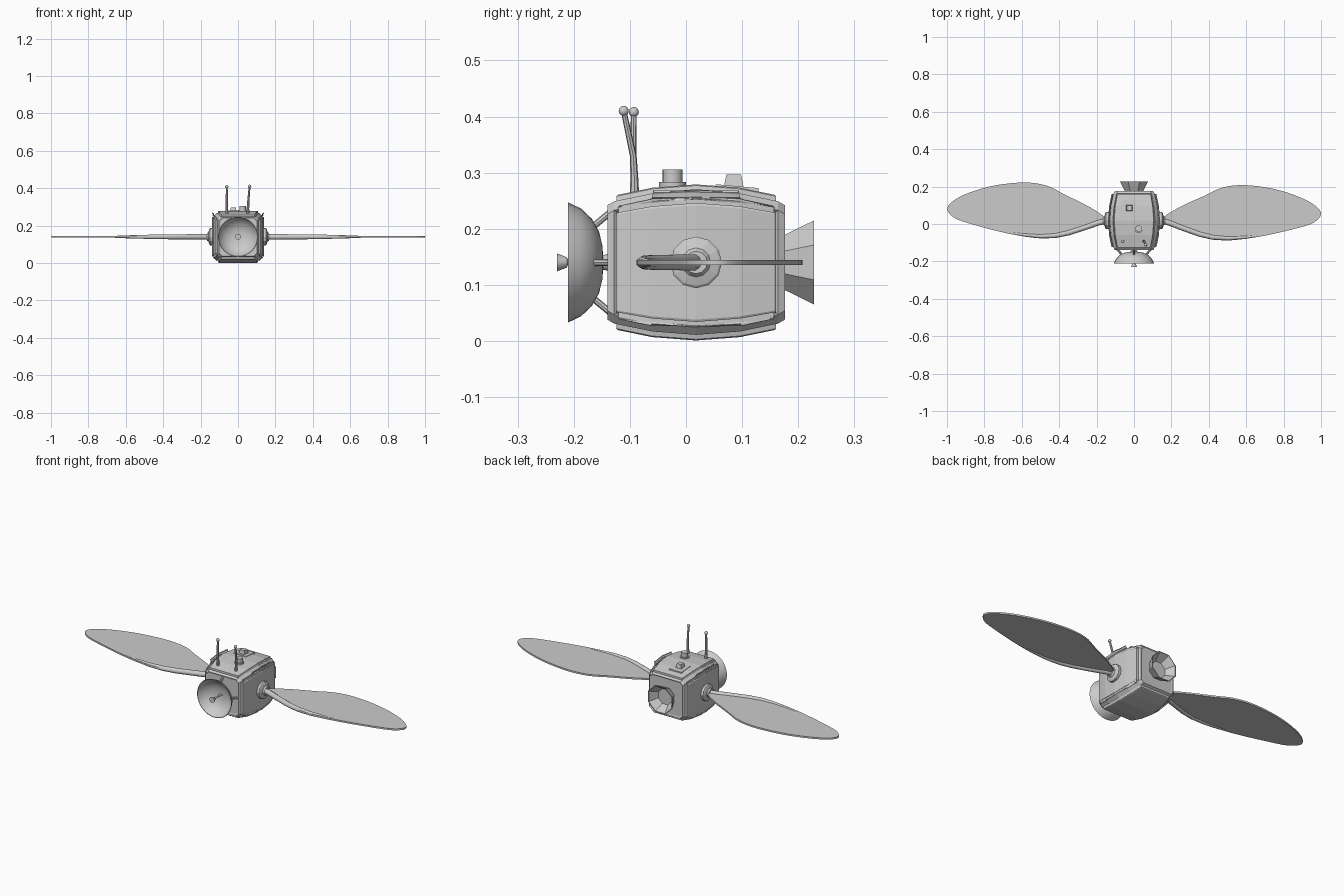
import bpy, bmesh, math
from mathutils import Vector, Matrix

if "Cube" in bpy.data.objects:
    bpy.data.objects.remove(bpy.data.objects["Cube"])

CZ = 0.14      # height of the body axis
CY = 0.018     # wing hinge position along the body


def finish(name, bm, angle=None):
    bmesh.ops.recalc_face_normals(bm, faces=bm.faces)
    me = bpy.data.meshes.new(name)
    bm.to_mesh(me)
    bm.free()
    ob = bpy.data.objects.new(name, me)
    bpy.context.collection.objects.link(ob)
    if angle:
        bpy.ops.object.select_all(action='DESELECT')
        bpy.context.view_layer.objects.active = ob
        ob.select_set(True)
        bpy.ops.object.shade_smooth_by_angle(angle=math.radians(angle))
    return ob


def skin(bm, rings):
    n = len(rings[0])
    for a, b in zip(rings, rings[1:]):
        for i in range(n):
            bm.faces.new((a[i], a[(i + 1) % n], b[(i + 1) % n], b[i]))
    return [bm.faces.new(rings[0]), bm.faces.new(rings[-1])]


def tube(name, pts, radii, sides=12, axis=None, phase=0.0, angle=40):
    """Rings of given radii along a path; a fixed axis makes it a lathe."""
    pts = [Vector(p) for p in pts]
    bm = bmesh.new()
    rings = []
    for i, (p, r) in enumerate(zip(pts, radii)):
        d = Vector(axis) if axis else pts[min(i + 1, len(pts) - 1)] - pts[max(i - 1, 0)]
        d.normalize()
        u = (Vector((0, 0, 1)) if abs(d.z) < 0.7 else Vector((1, 0, 0))).cross(d).normalized()
        v = d.cross(u)
        rings.append([bm.verts.new(p + r * (math.cos(t) * u + math.sin(t) * v))
                      for t in (phase + 2 * math.pi * k / sides for k in range(sides))])
    skin(bm, rings)
    return finish(name, bm, angle)


def lathe_y(name, profile, sides, phase=0.0, angle=40):
    return tube(name, [(0, y, CZ) for y, r in profile], [r for y, r in profile],
                sides, (0, 1, 0), phase, angle)


def spline(pts, steps=4):
    """Smooth closed outline through the points."""
    out, n = [], len(pts)
    for i in range(n):
        a, b, c, d = (Vector(pts[(i + k) % n]) for k in (-1, 0, 1, 2))
        for s in range(steps):
            t = s / steps
            out.append(0.5 * (2 * b + (c - a) * t + (2 * a - 5 * b + 4 * c - d) * t * t
                              + (3 * b - a - 3 * c + d) * t ** 3))
    return out


def frustum(name, centre, base, top, height, tilt=0.0):
    bm = bmesh.new()
    rings = [[bm.verts.new((sx * s, sy * s, z)) for sx, sy in ((-1, -1), (1, -1), (1, 1), (-1, 1))]
             for s, z in ((base, 0), (top, height))]
    skin(bm, rings)
    bm.transform(Matrix.Translation(centre) @ Matrix.Rotation(tilt, 4, 'X'))
    return finish(name, bm)


# Body: chamfered square section swelling in the middle, raised panel on each side
bm = bmesh.new()
rings = []
for y, s in ((-0.14, 0.102), (-0.128, 0.109), (-0.06, 0.123), (CY, 0.129),
             (0.096, 0.123), (0.164, 0.109), (0.176, 0.102)):
    c = s - 0.016
    rings.append([bm.verts.new((x, y, CZ + z)) for x, z in
                  ((s, -c), (s, c), (c, s), (-c, s), (-s, c), (-s, -c), (-c, -s), (c, -s))])
caps = skin(bm, rings)
bmesh.ops.recalc_face_normals(bm, faces=bm.faces)
bm.normal_update()
for ax, sg in ((0, 1), (0, -1), (2, 1), (2, -1)):
    panel = [f for f in bm.faces if f.normal[ax] * sg > 0.9
             and -0.12 < f.calc_center_median().y < 0.16]
    bmesh.ops.inset_region(bm, faces=panel, thickness=0.004, depth=-0.004)
    bmesh.ops.inset_region(bm, faces=panel, thickness=0.003, depth=0.012)
    bmesh.ops.inset_region(bm, faces=panel, thickness=0.004, depth=0.002)
for f in caps:
    bmesh.ops.inset_region(bm, faces=[f], thickness=0.008, depth=-0.003)
finish("body", bm)

# Dish, its feed horn and four struts
lathe_y("dish", [(-0.147, 0.001), (-0.149, 0.03), (-0.155, 0.055), (-0.168, 0.078),
                 (-0.187, 0.096), (-0.21, 0.107), (-0.21, 0.104), (-0.189, 0.093),
                 (-0.171, 0.075), (-0.159, 0.053), (-0.153, 0.03), (-0.151, 0.001)], 32)
lathe_y("dish_feed", [(-0.23, 0.016), (-0.212, 0.009), (-0.211, 0.005), (-0.145, 0.005)], 12)
lathe_y("dish_mount", [(-0.152, 0.012), (-0.135, 0.016)], 12)
for i in range(4):
    a = i * math.pi / 2
    ca, sa = math.cos(a), math.sin(a)
    tube("dish_strut", [(0.066 * ca, -0.163, CZ + 0.066 * sa),
                        (0.09 * ca, -0.134, CZ + 0.09 * sa)], [0.006, 0.006], 8)

# Octagonal thruster nozzle, hollow
lathe_y("nozzle", [(0.17, 0.05), (0.228, 0.081), (0.228, 0.077), (0.185, 0.045)],
        8, math.pi / 8, None)

# Wings: thin blade, tapered leading spar and hinge hub on each side
outline = spline([(0.15, 0.025), (0.24, 0.088), (0.375, 0.15), (0.47, 0.194), (0.59, 0.208),
                  (0.75, 0.187), (0.885, 0.144), (0.97, 0.097), (1.0, 0.053), (0.965, 0.01),
                  (0.885, -0.019), (0.67, -0.068), (0.48, -0.088), (0.35, -0.062),
                  (0.22, -0.013)])
spar = [(0.14, 0.018), (0.19, 0.006), (0.25, -0.018), (0.35, -0.054), (0.42, -0.071),
        (0.5, -0.077), (0.6, -0.071), (0.7, -0.057)]
for side, name, turn in ((1, "right", 0.0), (-1, "left", 0.032)):
    ct, st = math.cos(turn), math.sin(turn)

    def place(p):
        x, y = p[0] - 0.15, p[1] - CY
        return side * (0.15 + x * ct - y * st), CY + x * st + y * ct

    bm = bmesh.new()
    skin(bm, [[bm.verts.new((*place(p), z)) for p in outline] for z in (CZ - 0.0045, CZ + 0.0045)])
    finish(name + "_wing", bm, 40)
    tube(name + "_spar", [(*place(p), CZ) for p in spar],
         [0.015, 0.015, 0.0145, 0.014, 0.013, 0.011, 0.008, 0.003], 10)
    tube(name + "_hub", [(side * x, CY, CZ) for x in (0.125, 0.15, 0.153, 0.158, 0.166)],
         [0.046, 0.046, 0.042, 0.026, 0.02], 12, (1, 0, 0), 0, None)

# Antennas with ball tips
for name, path in (("left_antenna", [(-0.06, -0.092, 0.25), (-0.06, -0.092, 0.29),
                                     (-0.06, -0.094, 0.33), (-0.06, -0.093, 0.408)]),
                   ("right_antenna", [(0.053, -0.092, 0.25), (0.053, -0.092, 0.29),
                                      (0.055, -0.094, 0.33), (0.062, -0.111, 0.41)])):
    tube(name, path, [0.009, 0.007, 0.006, 0.005], 8)
    bm = bmesh.new()
    bmesh.ops.create_uvsphere(bm, u_segments=12, v_segments=8, radius=0.009,
                              matrix=Matrix.Translation(path[-1]))
    finish(name + "_tip", bm, 60)

# Roof details: round sensor on a collar, small hatch on a sloped plate
tube("roof_sensor", [(0.025, -0.024, z) for z in (0.265, 0.283, 0.283, 0.306)],
     [0.024, 0.024, 0.018, 0.018], 16)
frustum("roof_plate", (-0.025, 0.09, 0.266), 0.04, 0.038, 0.01, -0.09)
frustum("roof_hatch", (-0.025, 0.085, 0.272), 0.018, 0.013, 0.025)
